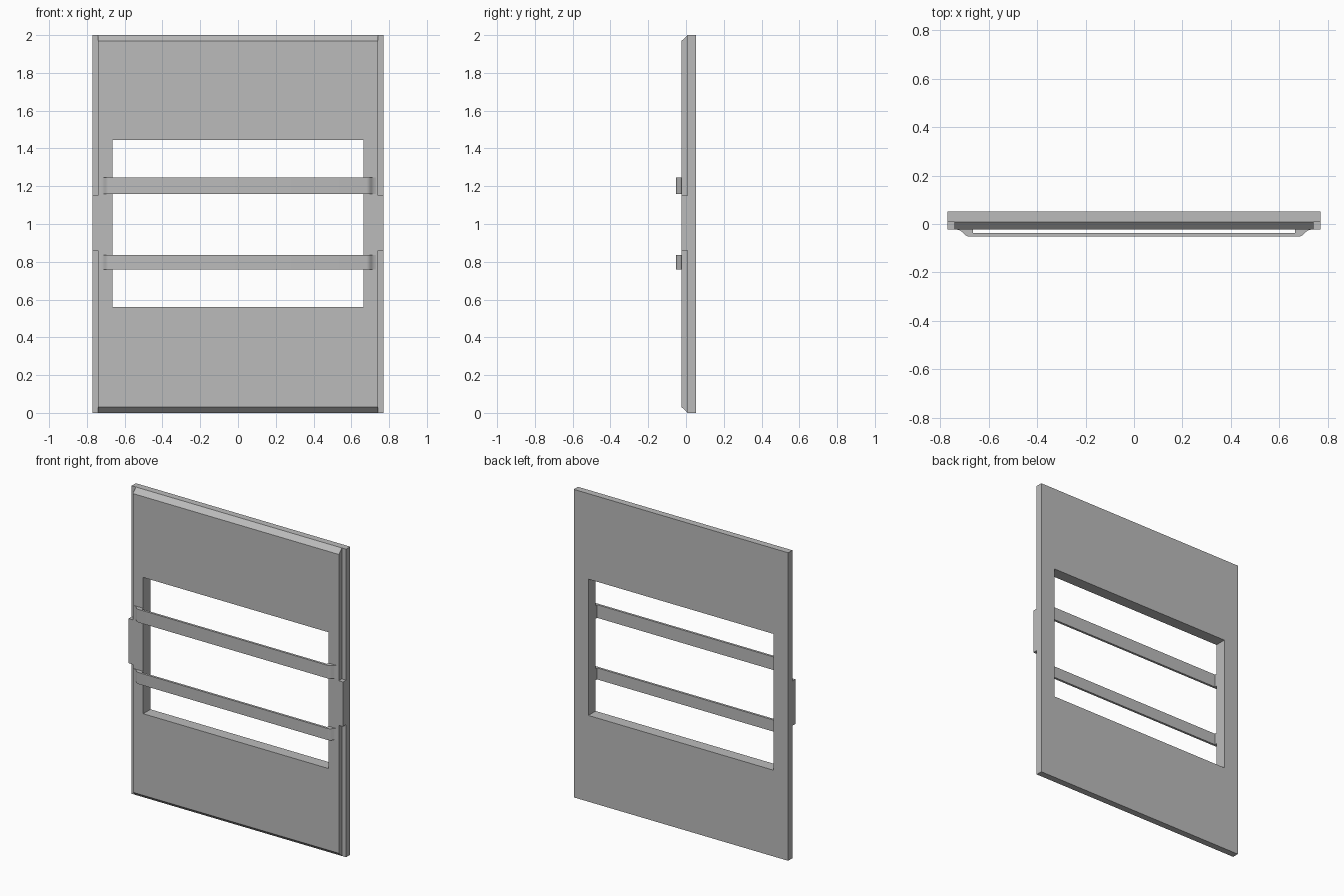
import bpy
import bmesh
from mathutils import Vector

cube = bpy.data.objects.get("Cube")
if cube:
    bpy.data.objects.remove(cube, do_unlink=True)

HALF_W, HEIGHT = 0.77, 2.0
BACK, STEP, FRONT, BAR_FRONT, BAR_REAR = 0.052, 0.009, -0.023, -0.052, -0.037
OPEN_X, OPEN_LOW, OPEN_HIGH = 0.665, 0.56, 1.445

grey = bpy.data.materials.new("plain grey")
grey.use_nodes = True
colour = (0.5, 0.5, 0.5, 1)
grey.diffuse_color = colour
grey.node_tree.nodes["Principled BSDF"].inputs["Base Color"].default_value = colour


def prism(name, points, direction):
    """Extrude a closed outline along a direction."""
    mesh = bpy.data.meshes.new(name)
    bm = bmesh.new()
    face = bm.faces.new([bm.verts.new(p) for p in points])
    result = bmesh.ops.extrude_face_region(bm, geom=[face], use_keep_orig=True)
    moved = [v for v in result["geom"] if isinstance(v, bmesh.types.BMVert)]
    bmesh.ops.translate(bm, verts=moved, vec=Vector(direction))
    bmesh.ops.recalc_face_normals(bm, faces=bm.faces)
    bm.to_mesh(mesh)
    bm.free()
    mesh.materials.append(grey)
    obj = bpy.data.objects.new(name, mesh)
    bpy.context.collection.objects.link(obj)
    return obj


def cut_box(target, x0, x1, y0, y1, z0, z1):
    """Cut a box out of the target."""
    outline = [(x0, y0, z0), (x1, y0, z0), (x1, y1, z0), (x0, y1, z0)]
    cutter = prism("cutter", outline, (0, 0, z1 - z0))
    cutter.hide_render = True
    mod = target.modifiers.new("cut", 'BOOLEAN')
    mod.operation, mod.solver, mod.object = 'DIFFERENCE', 'EXACT', cutter
    bpy.ops.object.select_all(action='DESELECT')
    bpy.context.view_layer.objects.active = target
    target.select_set(True)
    bpy.ops.object.modifier_apply(modifier=mod.name)
    bpy.data.objects.remove(cutter, do_unlink=True)


# Panel with chamfered front edges at the top and bottom
side = [(BACK, 0), (BACK, HEIGHT), (STEP, HEIGHT), (FRONT, HEIGHT - 0.03),
        (FRONT, 0.03), (STEP, 0)]
panel = prism("panel", [(-HALF_W, y, z) for y, z in side], (2 * HALF_W, 0, 0))

# Window opening
cut_box(panel, -OPEN_X, OPEN_X, -0.2, 0.2, OPEN_LOW, OPEN_HIGH)

# Side rebates, which leave a tab at the middle of each edge
for x0, x1 in ((-0.9, -0.74), (0.74, 0.9)):
    for z0, z1 in ((-0.1, 0.86), (1.15, 2.1)):
        cut_box(panel, x0, x1, -0.2, STEP, z0, z1)

# Raised crossbars with flared ends
end = [(OPEN_X, BAR_REAR), (OPEN_X, FRONT), (0.73, FRONT), (0.717, -0.027),
       (0.708, -0.034), (0.7, -0.043), (0.69, -0.05), (0.68, BAR_FRONT)]
outline = end + [(-x, y) for x, y in reversed(end)]
for name, z0, z1 in (("lower_crossbar", 0.76, 0.835), ("upper_crossbar", 1.16, 1.245)):
    bar = prism(name, [(x, y, z0) for x, y in outline], (0, 0, z1 - z0))
    bpy.ops.object.select_all(action='DESELECT')
    bpy.context.view_layer.objects.active = bar
    bar.select_set(True)
    bpy.ops.object.shade_smooth_by_angle(angle=0.6)
